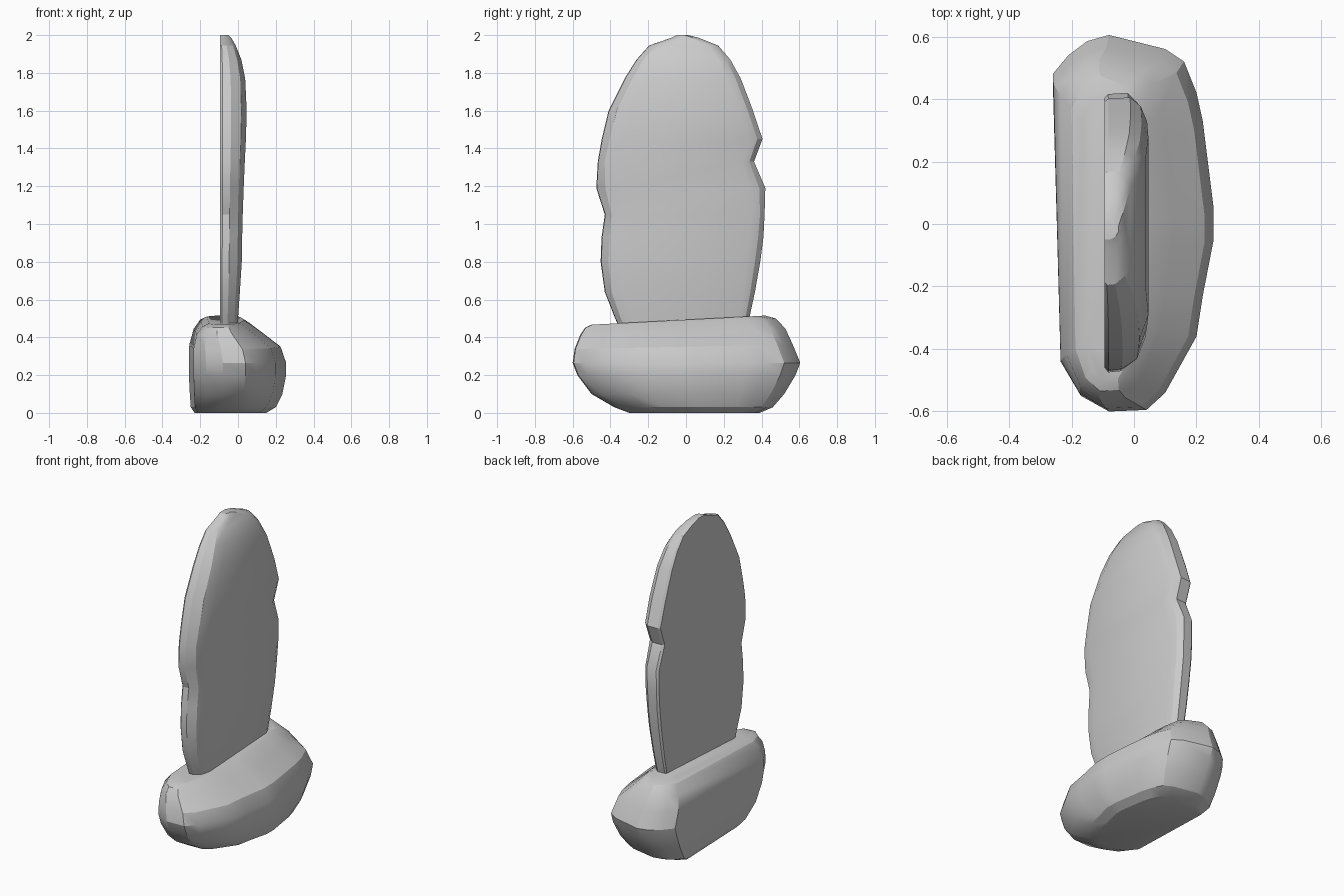
import bpy, bmesh, math

if "Cube" in bpy.data.objects:
    bpy.data.objects.remove(bpy.data.objects["Cube"])


def loft(name, rings):
    """Skin a stack of equal-length point rings and cap both ends."""
    bm = bmesh.new()
    rows = [[bm.verts.new(p) for p in ring] for ring in rings]
    n = len(rows[0])
    for a, b in zip(rows, rows[1:]):
        for i in range(n):
            j = (i + 1) % n
            bm.faces.new((a[i], a[j], b[j], b[i]))
    bm.faces.new(rows[0][::-1])
    bm.faces.new(rows[-1])
    bmesh.ops.recalc_face_normals(bm, faces=bm.faces[:])
    mesh = bpy.data.meshes.new(name)
    bm.to_mesh(mesh)
    bm.free()
    obj = bpy.data.objects.new(name, mesh)
    bpy.context.collection.objects.link(obj)
    bpy.ops.object.select_all(action='DESELECT')
    obj.select_set(True)
    bpy.context.view_layer.objects.active = obj
    bpy.ops.object.shade_smooth_by_angle(angle=math.radians(25))
    return obj


# Base boulder: plan outline scaled to the extents of each level
plan = [(-.26, .48), (-.21, .54), (-.15, .585), (-.08, .605), (.1, .56),
        (.16, .52), (.2, .42), (.22, .33), (.255, .05), (.255, -.05),
        (.22, -.23), (.2, -.36), (.1, -.54), (.04, -.595), (-.08, -.6),
        (-.17, -.55), (-.235, -.44)]
# z, x min, x max, y min, y max, tilt along y
levels = [(0, -.23, .15, -.30, .39, 0), (.03, -.25, .2, -.38, .46, 0),
          (.1, -.255, .235, -.50, .52, 0), (.2, -.26, .255, -.575, .58, 0),
          (.265, -.26, .255, -.6, .605, 0), (.35, -.258, .225, -.59, .565, .02),
          (.43, -.235, .12, -.56, .525, .03), (.475, -.2, .06, -.535, .475, .04),
          (.491, -.165, .03, -.50, .42, .04)]


def base_ring(z, x0, x1, y0, y1, tilt):
    return [(x0 + (x + .26) / .515 * (x1 - x0),
             y0 + (y + .6) / 1.205 * (y1 - y0), z + tilt * y)
            for x, y in plan]


loft("base_stone", [base_ring(*lv) for lv in levels])

# Upright slab: z, left edge y, right edge y, front surface x, edge inset
rows = [(.4, -.33, .30, -.005, .05), (.5, -.375, .335, .0, .05),
        (.64, -.43, .365, .01, .06), (.8, -.452, .393, .02, .07),
        (.93, -.447, .41, .022, .07), (1.05, -.43, .416, .025, .06),
        (1.19, -.475, .42, .03, .08), (1.33, -.467, .36, .036, .06),
        (1.45, -.446, .405, .042, .07), (1.6, -.41, .355, .046, .07),
        (1.77, -.325, .29, .038, .07), (1.87, -.262, .235, .018, .06),
        (1.945, -.195, .17, -.012, .05), (1.985, -.08, .07, -.035, .03),
        (2.0, -.05, .01, -.05, .015)]


def slab_ring(z, y0, y1, xf, inset):
    back, d = -.095, inset
    t = xf - back
    return [(back, y0 + .2 * d, z), (back + .1 * t, y0, z),
            (back + .42 * t, y0 + .05 * d, z), (back + .8 * t, y0 + .6 * d, z),
            (xf, y0 + 1.7 * d, z), (xf, y1 - 1.1 * d, z),
            (back + .85 * t, y1 - .4 * d, z), (back + .6 * t, y1, z),
            (back + .1 * t, y1 - .05 * d, z), (back, y1 - .2 * d, z)]


loft("upright_slab", [slab_ring(*r) for r in rows])
